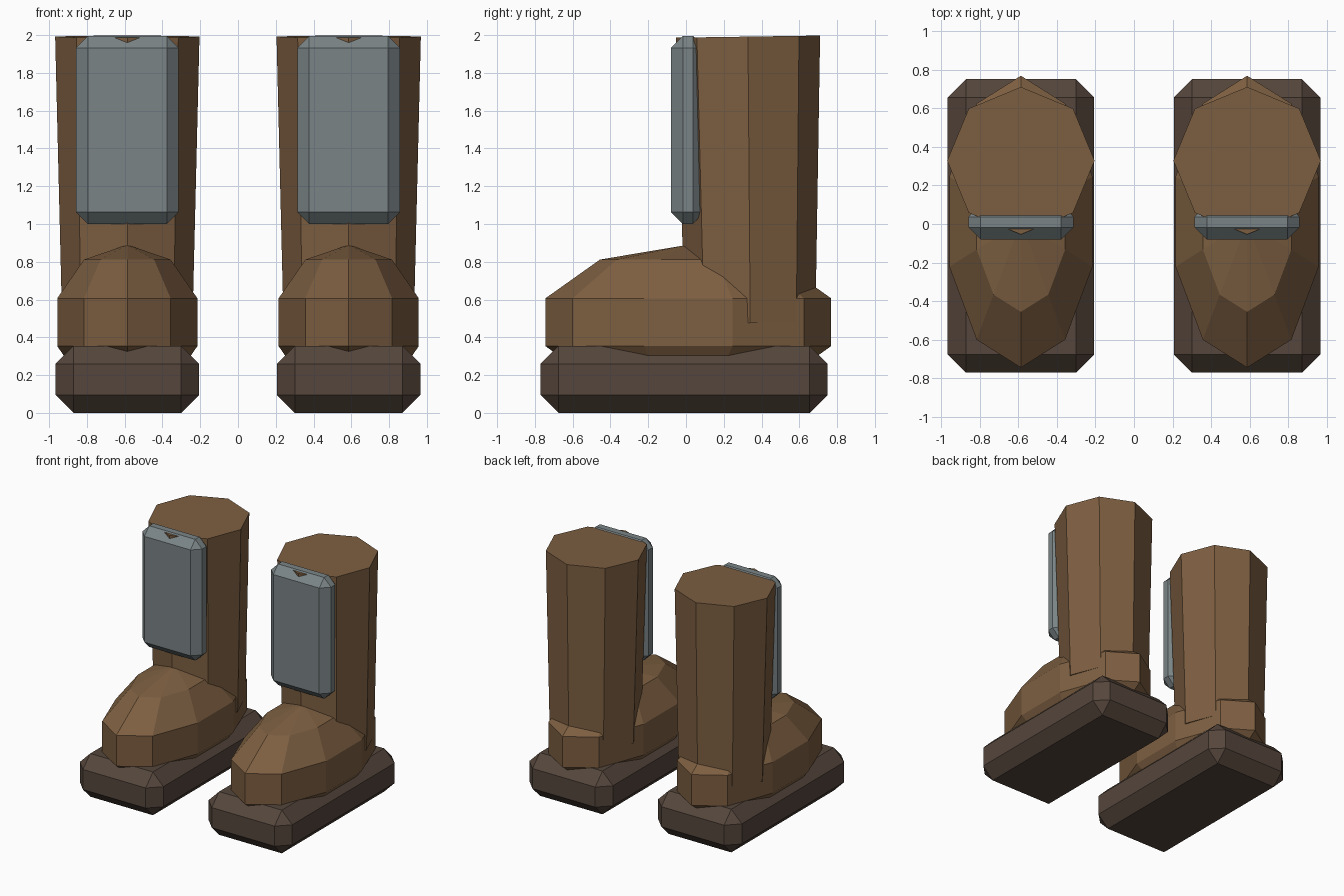
import bpy, bmesh, math

if "Cube" in bpy.data.objects:
    bpy.data.objects.remove(bpy.data.objects["Cube"])


def material(name, rgb):
    m = bpy.data.materials.new(name)
    m.diffuse_color = (*rgb, 1.0)
    m.use_nodes = True
    m.node_tree.nodes["Principled BSDF"].inputs["Base Color"].default_value = m.diffuse_color
    return m


leather = material("brown_leather", (0.205, 0.114, 0.053))
rubber = material("dark_sole", (0.091, 0.061, 0.045))
metal = material("grey_metal", (0.195, 0.231, 0.238))


def finish(name, bm, mat):
    bmesh.ops.recalc_face_normals(bm, faces=bm.faces)
    me = bpy.data.meshes.new(name)
    bm.to_mesh(me)
    bm.free()
    me.materials.append(mat)
    ob = bpy.data.objects.new(name, me)
    bpy.context.collection.objects.link(ob)
    return ob


def loft(name, rings, sides, mat, tilt=0.0):
    """Skin a stack of ellipses (cx, cy, cz, rx, ry), one corner facing -y."""
    bm = bmesh.new()
    loops = []
    for cx, cy, cz, rx, ry in rings:
        loop = []
        for i in range(sides):
            a = 2 * math.pi * i / sides - math.pi / 2
            y = ry * math.sin(a)
            loop.append(bm.verts.new((cx + rx * math.cos(a), cy + y, cz + y * tilt)))
        loops.append(loop)
    for lo, hi in zip(loops, loops[1:]):
        for i in range(sides):
            j = (i + 1) % sides
            bm.faces.new((lo[i], lo[j], hi[j], hi[i]))
    bm.faces.new(loops[0][::-1])
    bm.faces.new(loops[-1])
    return finish(name, bm, mat)


def chamfered_box(name, lo, hi, width, mat):
    bm = bmesh.new()
    bmesh.ops.create_cube(bm, size=1)
    for v in bm.verts:
        for k in range(3):
            v.co[k] = lo[k] if v.co[k] < 0 else hi[k]
    ob = finish(name, bm, mat)
    mod = ob.modifiers.new("chamfer", 'BEVEL')
    mod.width = width
    mod.segments = 1
    return ob


for side, x in (("left", -0.586), ("right", 0.586)):
    # thick sole
    chamfered_box(side + "_sole", (x - 0.38, -0.77, 0), (x + 0.38, 0.75, 0.355),
                  0.095, rubber)

    # rounded shoe: a ten-sided, five-band ellipsoid
    rings = []
    for k in range(6):
        a = math.pi * k / 5
        s = max(math.sin(a), 0.0005)
        rings.append((x, 0.012, 0.48 - 0.41 * math.cos(a), 0.41 * s, 0.795 * s))
    loft(side + "_shoe", rings, 10, leather)

    # eight-sided shaft, slightly wider at the top and leaning forward
    loft(side + "_shaft", [(x, 0.34, 0.477, 0.345, 0.345),
                           (x, 0.328, 1.992, 0.382, 0.382)], 8, leather, 0.015)

    # shin plate
    chamfered_box(side + "_shin_plate", (x - 0.272, -0.08, 1.0),
                  (x + 0.272, 0.10, 1.996), 0.063, metal)
